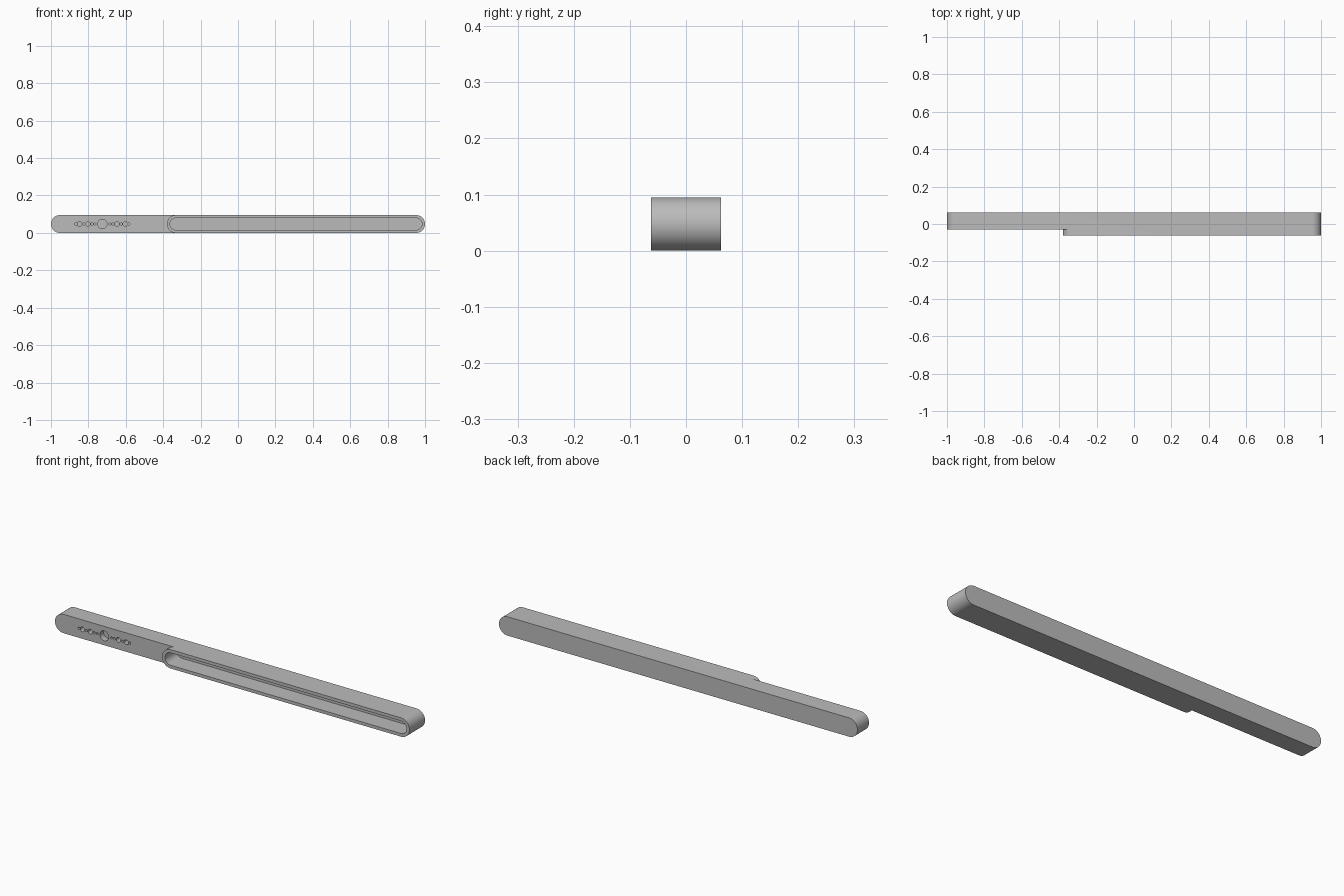
import bpy, bmesh, math

cube = bpy.data.objects.get("Cube")
if cube:
    bpy.data.objects.remove(cube)

HEIGHT = 0.095
R = HEIGHT / 2
BACK, STEP, FRONT = 0.062, -0.03, -0.062
POCKET_FLOOR, HOLE_FLOOR = 0.03, 0.0
TRAY_LEFT = -0.38
WALL = 0.016

bm = bmesh.new()


def arc(cx, r, start, end, steps=24):
    """Points on an arc around the bar's centre line, in degrees."""
    angles = [math.radians(start + (end - start) * i / steps) for i in range(steps + 1)]
    return [(cx + r * math.cos(a), R + r * math.sin(a)) for a in angles]


def slot(x0, x1, r):
    """Outline with round ends."""
    return arc(x1 - r, r, -90, 90) + arc(x0 + r, r, 90, 270)


def walls(outline, y0, y1):
    a = [bm.verts.new((x, y0, z)) for x, z in outline]
    b = [bm.verts.new((x, y1, z)) for x, z in outline]
    for i in range(len(a)):
        j = (i + 1) % len(a)
        bm.faces.new((a[i], a[j], b[j], b[i]))


def panel(outlines, y):
    """Flat panel: first outline is the border, the rest are openings."""
    edges = []
    for outline in outlines:
        v = [bm.verts.new((x, y, z)) for x, z in outline]
        edges += [bm.edges.new((v[i - 1], v[i])) for i in range(len(v))]
    bmesh.ops.triangle_fill(bm, use_beauty=True, use_dissolve=False,
                            edges=edges, normal=(0, -1, 0))


# Long bar with round ends
tray_x = TRAY_LEFT + R
left_end = arc(-1 + R, R, 90, 270)
bar = arc(1 - R, R, -90, 90) + [(tray_x, HEIGHT)] + left_end + [(tray_x, 0)]
walls(bar, STEP, BACK)
panel([bar], BACK)

# Raised tray with a deep slot
tray = slot(TRAY_LEFT, 1, R)
pocket = slot(TRAY_LEFT + WALL, 1 - WALL, R - WALL)
walls(tray, FRONT, STEP)
panel([tray, pocket], FRONT)
walls(pocket, FRONT, POCKET_FLOOR)
panel([pocket], POCKET_FLOOR)

# Row of round holes, mirrored about the large one
hole_x = -0.725
holes = [arc(hole_x, 0.025, 0, 345, 23)]
for offset, r in ((0.04, 0.005), (0.056, 0.006), (0.078, 0.012),
                  (0.1, 0.006), (0.122, 0.012), (0.141, 0.006)):
    for side in (-1, 1):
        holes.append(arc(hole_x + side * offset, r, 0, 345, 23))
for hole in holes:
    walls(hole, STEP, HOLE_FLOOR)
    panel([hole], HOLE_FLOOR)

# Lower front panel, ending where the tray starts
panel([left_end + arc(tray_x, R, 270, 90)] + holes, STEP)

bmesh.ops.remove_doubles(bm, verts=bm.verts, dist=0.0001)
bmesh.ops.recalc_face_normals(bm, faces=bm.faces)
mesh = bpy.data.meshes.new("slotted_bar")
bm.to_mesh(mesh)
bm.free()
body = bpy.data.objects.new("slotted_bar", mesh)
bpy.context.collection.objects.link(body)

# Plain grey finish
grey = bpy.data.materials.new("plain_grey")
grey.use_nodes = True
colour = (0.5, 0.5, 0.5, 1)
grey.diffuse_color = colour
grey.node_tree.nodes["Principled BSDF"].inputs["Base Color"].default_value = colour
mesh.materials.append(grey)

bpy.context.view_layer.objects.active = body
body.select_set(True)
bpy.ops.object.shade_smooth_by_angle(angle=math.radians(30))
